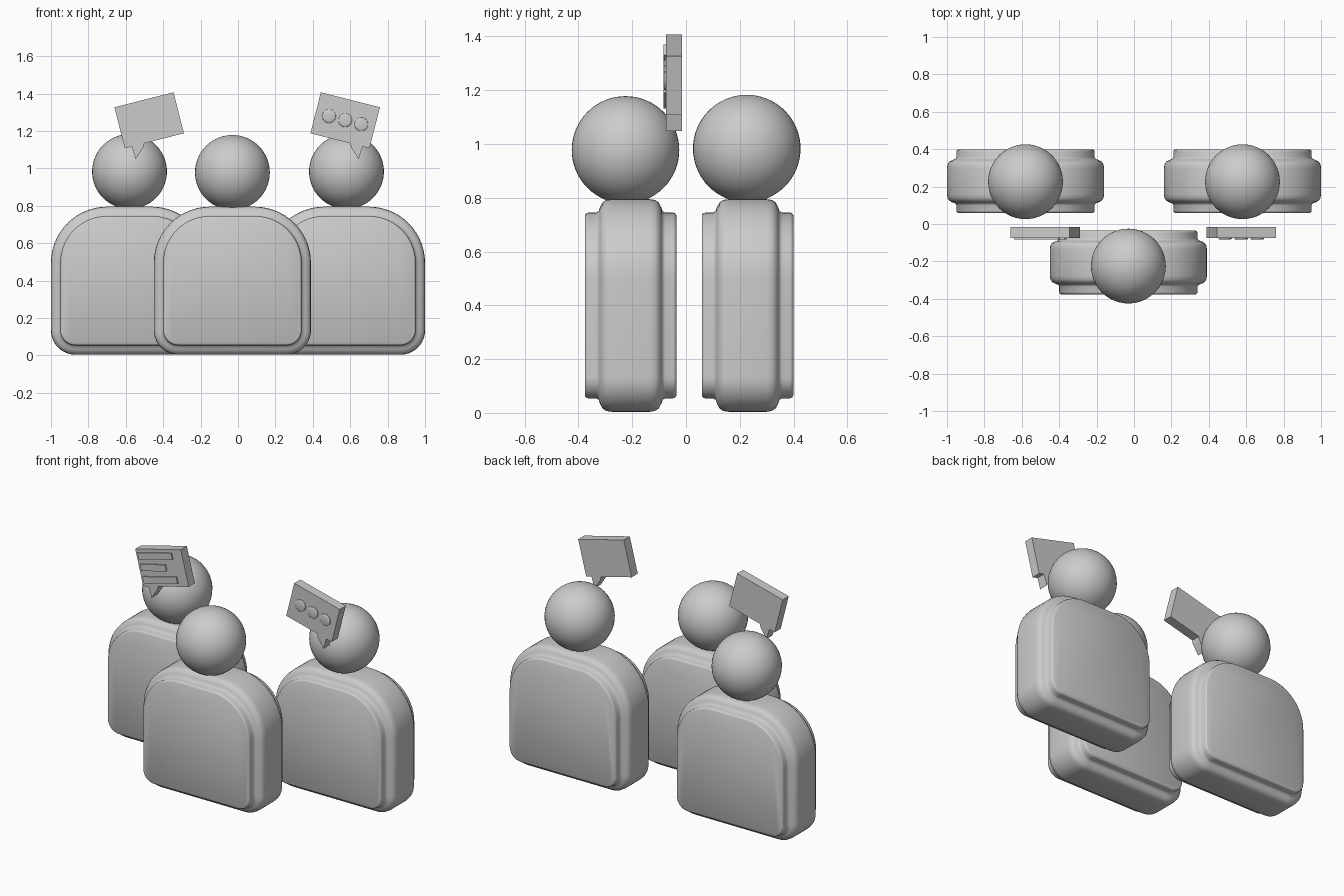
import bpy, bmesh, math
from mathutils import Matrix, Vector

if "Cube" in bpy.data.objects:
    bpy.data.objects.remove(bpy.data.objects["Cube"])


def finish(name, bm, matrix=None, angle=35):
    bmesh.ops.recalc_face_normals(bm, faces=bm.faces[:])
    if matrix is not None:
        bmesh.ops.transform(bm, matrix=matrix, verts=bm.verts[:])
    me = bpy.data.meshes.new(name)
    bm.to_mesh(me)
    bm.free()
    ob = bpy.data.objects.new(name, me)
    bpy.context.collection.objects.link(ob)
    bpy.ops.object.select_all(action='DESELECT')
    ob.select_set(True)
    bpy.context.view_layer.objects.active = ob
    bpy.ops.object.shade_smooth_by_angle(angle=math.radians(angle))
    return ob


def outline(inset, hw=0.42, z0=0.004, z1=0.795, rt=0.30, rb=0.13, seg=14):
    """Rounded body outline with larger radii on the shoulders."""
    pts = []
    for sx, top, start in ((1, 0, -90), (1, 1, 0), (-1, 1, 90), (-1, 0, 180)):
        r = rt if top else rb
        cx = sx * (hw - r)
        cz = z1 - r if top else z0 + r
        for i in range(seg + 1):
            a = math.radians(start + 90 * i / seg)
            pts.append((cx + (r - inset) * math.cos(a),
                        cz + (r - inset) * math.sin(a)))
    return pts


def bridge(bm, rings):
    for a, b in zip(rings, rings[1:]):
        n = len(a)
        for i in range(n):
            j = (i + 1) % n
            bm.faces.new((a[i], a[j], b[j], b[i]))
    bm.faces.new(rings[0])
    bm.faces.new(rings[-1])


def body(name, x, y):
    # Half section from the flat panel out to the wide middle band
    half = [(0.060, 0.170), (0.053, 0.166), (0.050, 0.157), (0.050, 0.128),
            (0.045, 0.119), (0.030, 0.114), (0.012, 0.104), (0.003, 0.090),
            (0.0, 0.070)]
    section = [(d, -t) for d, t in half] + half[::-1]
    bm = bmesh.new()
    rings = [[bm.verts.new((px, t, pz)) for px, pz in outline(d)]
             for d, t in section]
    bridge(bm, rings)
    return finish(name, bm, Matrix.Translation((x, y, 0)), 50)


def head(name, x, y, z):
    bm = bmesh.new()
    bmesh.ops.create_uvsphere(bm, u_segments=48, v_segments=32, radius=0.2)
    return finish(name, bm, Matrix.Translation((x, y, z)))


def prism(name, pts, y0, y1, matrix):
    bm = bmesh.new()
    bridge(bm, [[bm.verts.new((px, y, pz)) for px, pz in pts] for y in (y0, y1)])
    return finish(name, bm, matrix)


# Three seated-bust people: one in front, two behind
for name, x, y, hy, hz in (("front", -0.03, -0.206, -0.225, 0.978),
                           ("left", -0.58, 0.229, 0.226, 0.983),
                           ("right", 0.58, 0.229, 0.226, 0.983)):
    body(name + "_body", x, y)
    head(name + "_head", x, hy, hz)

# Speech bubble plates with tails, tilted towards each other
W, H = 0.163, 0.113
plate = [(-W, H), (-W, -H), (-0.125, -H), (-0.121, -0.184),
         (-0.066, -0.133), (-0.058, -H), (W, -H), (W, H)]
frames = {}
for name, x, s in (("left", -0.475, 1), ("right", 0.573, -1)):
    frames[name] = (Matrix.Translation((x, 0, 1.257))
                    @ Matrix.Rotation(math.radians(-14.2 * s), 4, 'Y'))
    prism(name + "_speech_bubble", [(s * px, pz) for px, pz in plate],
          -0.075, -0.015, frames[name])

# Raised message bars on the left bubble
for i, (z, right) in enumerate(((0.073, 0.094), (0.002, 0.032), (-0.072, 0.094))):
    bar = [(-0.148, z - 0.02), (right, z - 0.02), (right, z + 0.02), (-0.148, z + 0.02)]
    prism(f"message_bar_{i + 1}", bar, -0.083, -0.07, frames["left"])

# Three domed dots on the right bubble
for i in (-1, 0, 1):
    bm = bmesh.new()
    rings = []
    for r, y in ((0.025, -0.084), (0.032, -0.082), (0.036, -0.079), (0.037, -0.07)):
        rings.append([bm.verts.new((i * 0.089 + r * math.cos(k * math.tau / 32), y,
                                    r * math.sin(k * math.tau / 32)))
                      for k in range(32)])
    bridge(bm, rings)
    finish(f"typing_dot_{i + 2}", bm, frames["right"], 40)
